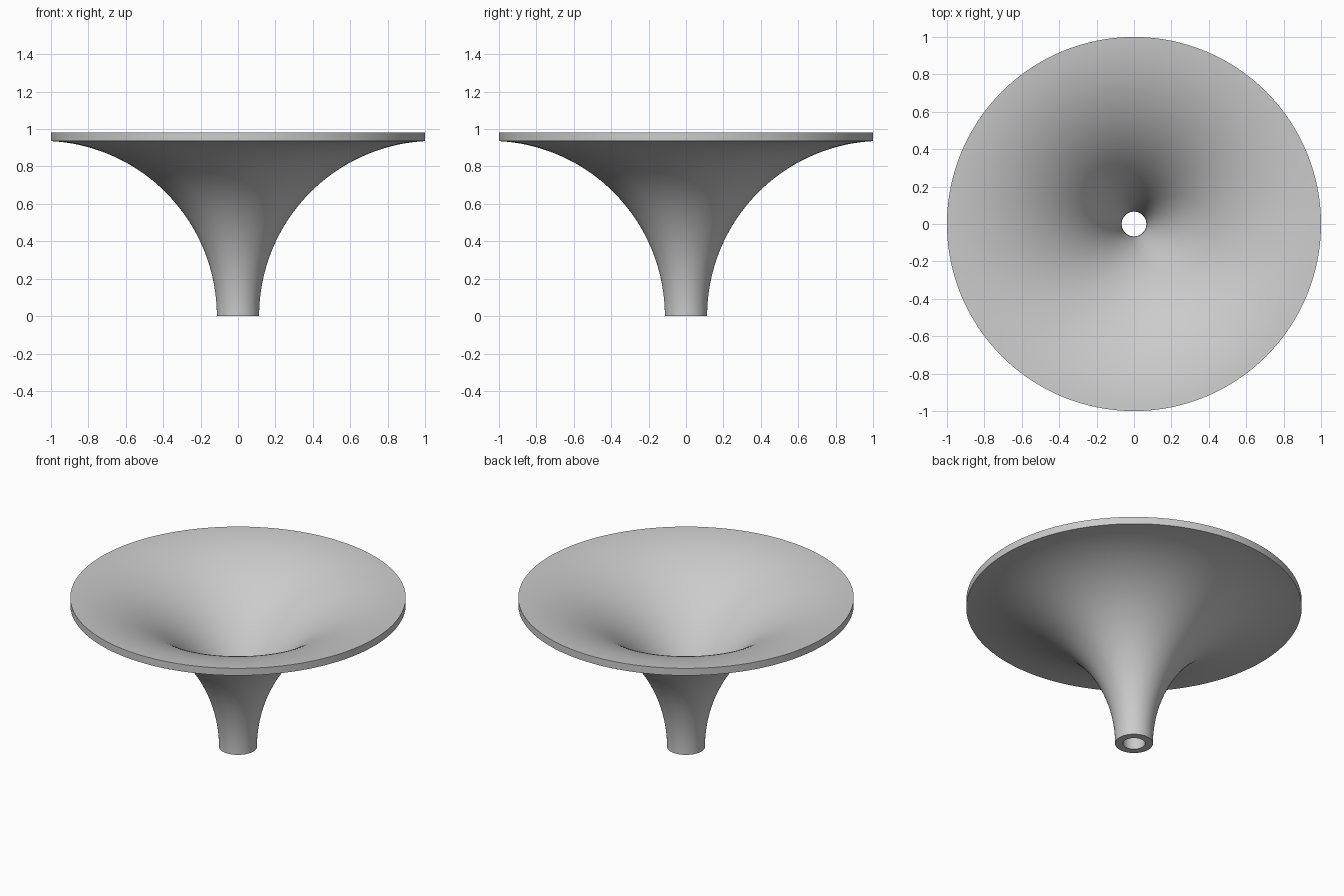
import bpy, bmesh, math

cube = bpy.data.objects.get("Cube")
if cube:
    bpy.data.objects.remove(cube, do_unlink=True)

ARC_CENTRE = 1.05   # radial centre of the flare, at floor height
RIM = 1.0
STEPS, SIDES = 48, 128


def flare(radius):
    """Arc from the spout (bottom) out to the rim (top)."""
    end = math.acos((ARC_CENTRE - RIM) / radius)
    return [(ARC_CENTRE - radius * math.cos(end * i / STEPS),
             radius * math.sin(end * i / STEPS)) for i in range(STEPS + 1)]


# Closed wall section: outside going up, inside going down
profile = flare(0.937) + flare(0.984)[::-1]

# Revolve the section around z
bm = bmesh.new()
rings = []
for r, z in profile:
    rings.append([bm.verts.new((r * math.cos(math.tau * k / SIDES),
                                r * math.sin(math.tau * k / SIDES), z))
                  for k in range(SIDES)])
for lower, upper in zip(rings, rings[1:] + rings[:1]):
    for k in range(SIDES):
        n = (k + 1) % SIDES
        bm.faces.new((lower[k], lower[n], upper[n], upper[k]))
bmesh.ops.recalc_face_normals(bm, faces=bm.faces[:])

mesh = bpy.data.meshes.new("flared_funnel")
bm.to_mesh(mesh)
bm.free()
funnel = bpy.data.objects.new("flared_funnel", mesh)
bpy.context.collection.objects.link(funnel)

# Plain grey
grey = bpy.data.materials.new("light_grey")
grey.use_nodes = True
colour = (0.6, 0.6, 0.6, 1)
grey.diffuse_color = colour
grey.node_tree.nodes["Principled BSDF"].inputs["Base Color"].default_value = colour
mesh.materials.append(grey)

# Smooth walls with crisp rim edges
bpy.context.view_layer.objects.active = funnel
funnel.select_set(True)
bpy.ops.object.shade_smooth_by_angle(angle=math.radians(35))
